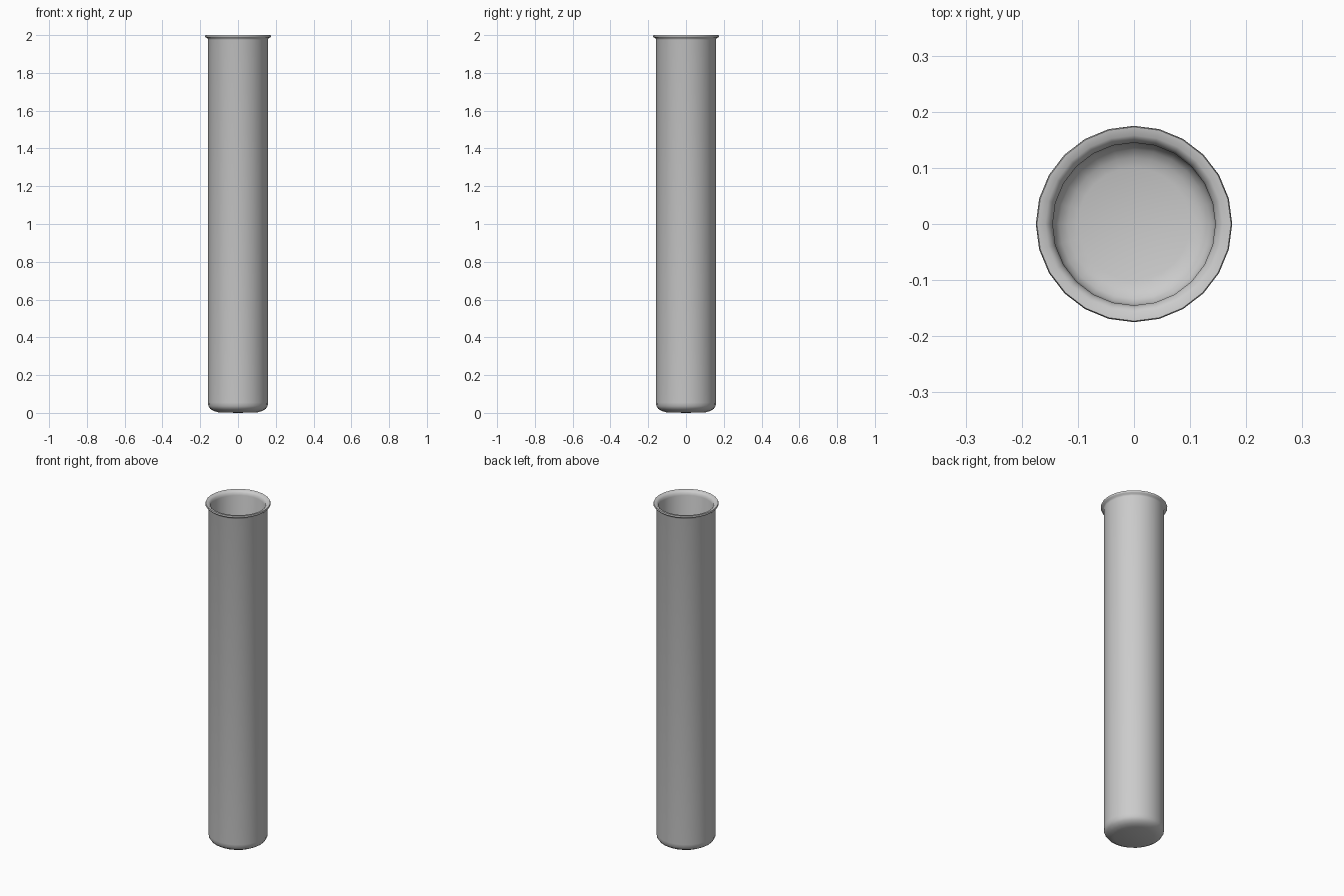
import bpy, bmesh, math

if "Cube" in bpy.data.objects:
    bpy.data.objects.remove(bpy.data.objects["Cube"])

SIDES = 24

# Closed wall section (radius, height): outside from base centre up, over the lip, down the inside
profile = [
    (0, 0), (0.105, 0.003), (0.128, 0.01), (0.147, 0.021), (0.157, 0.036), (0.159, 0.055),
    (0.159, 1.975), (0.162, 1.984), (0.172, 1.988), (0.175, 1.994), (0.173, 2.0),
    (0.158, 1.998), (0.149, 1.99), (0.145, 1.975),
    (0.145, 0.06), (0.142, 0.045), (0.133, 0.032), (0.118, 0.023), (0.1, 0.018), (0, 0.015),
]

# Lathe the tube
bm = bmesh.new()
verts = [bm.verts.new((r, 0, z)) for r, z in profile]
edges = [bm.edges.new(pair) for pair in zip(verts, verts[1:])]
bmesh.ops.spin(bm, geom=verts + edges, axis=(0, 0, 1), cent=(0, 0, 0),
               angle=math.tau, steps=SIDES, use_duplicate=False)
bmesh.ops.remove_doubles(bm, verts=bm.verts, dist=0.0005)
bmesh.ops.recalc_face_normals(bm, faces=bm.faces)
mesh = bpy.data.meshes.new("test_tube")
bm.to_mesh(mesh)
bm.free()

tube = bpy.data.objects.new("test_tube", mesh)
bpy.context.collection.objects.link(tube)
bpy.context.view_layer.objects.active = tube
tube.select_set(True)
bpy.ops.object.shade_smooth_by_angle(angle=math.radians(50))
